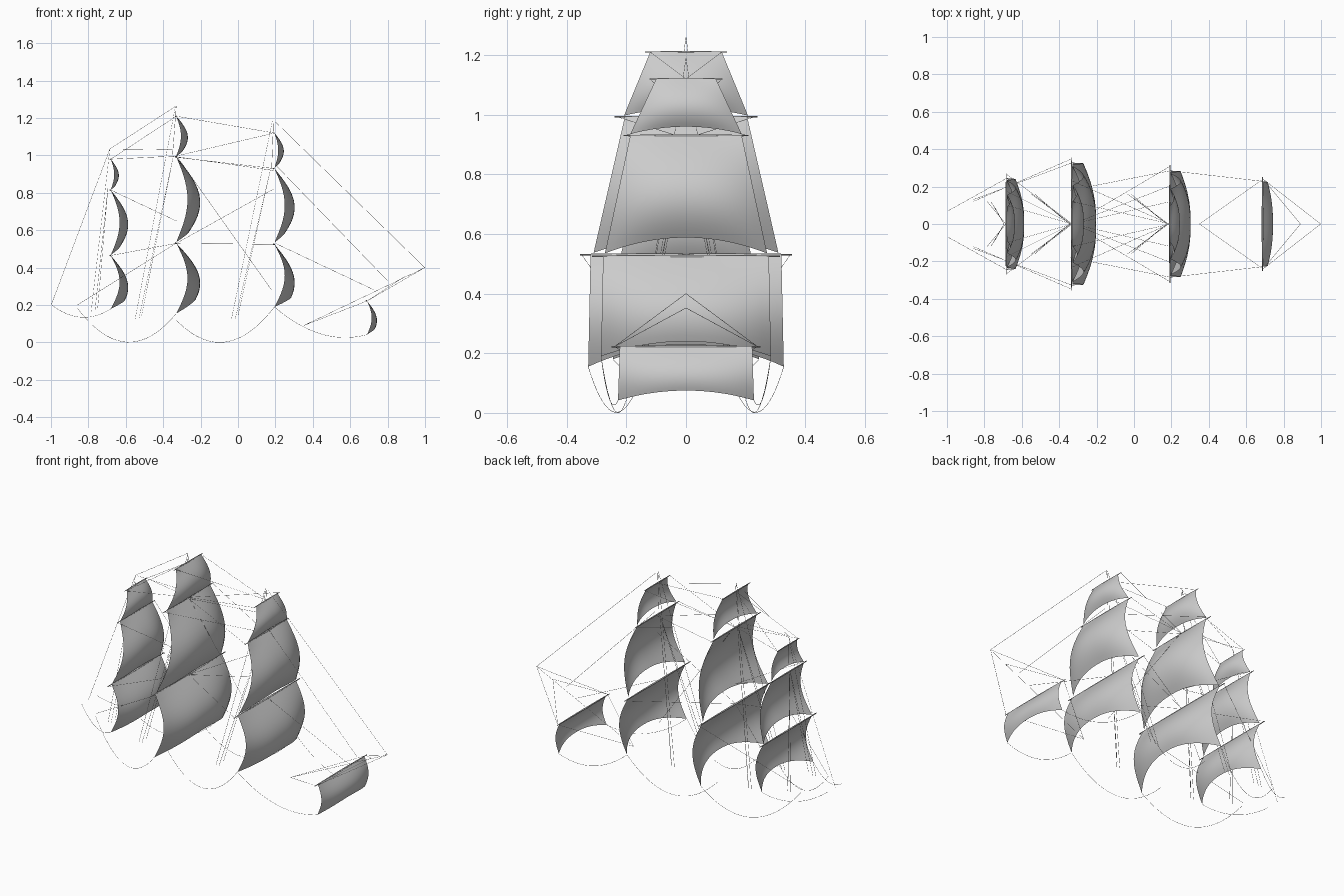
import bpy, bmesh, math

if "Cube" in bpy.data.objects:
    bpy.data.objects.remove(bpy.data.objects["Cube"])

R = 0.0008  # rope radius


def finish(name, bm):
    me = bpy.data.meshes.new(name)
    bm.to_mesh(me)
    bm.free()
    ob = bpy.data.objects.new(name, me)
    bpy.context.collection.objects.link(ob)
    for p in me.polygons:
        p.use_smooth = True
    return ob


def sail(name, x, top, bot, wt, wb, arch, depth, leech, k, nu=20, nv=14):
    """Billowing cloth: straight head, bowed side edges, arched foot."""
    bm = bmesh.new()
    rows = []
    for j in range(nv + 1):
        t = j / nv
        row = []
        for i in range(nu + 1):
            s = 2 * i / nu - 1
            f = 1 - abs(s) ** 2.5
            bow = (1 - f) * leech * math.sin(math.pi * t) + f * depth * math.sin(math.pi * k * t)
            foot = bot + arch * (1 - s * s)
            row.append(bm.verts.new((x + bow, s * (wt + (wb - wt) * t), top + (foot - top) * t)))
        rows.append(row)
    for a, b in zip(rows, rows[1:]):
        for i in range(nu):
            bm.faces.new((a[i], b[i], b[i + 1], a[i + 1]))
    finish(name, bm)


def yard(name, x, z, half, r):
    """Spar tapering toward both tips."""
    bm = bmesh.new()
    n, rings = 8, []
    for y, q in ((-1, .45), (-.5, .85), (0, 1), (.5, .85), (1, .45)):
        rings.append([bm.verts.new((x + r * q * math.cos(2 * math.pi * i / n), y * half,
                                    z + r * q * math.sin(2 * math.pi * i / n))) for i in range(n)])
    for a, b in zip(rings, rings[1:]):
        for i in range(n):
            bm.faces.new((a[i], a[(i + 1) % n], b[(i + 1) % n], b[i]))
    bm.faces.new(rings[0])
    bm.faces.new(rings[-1])
    bmesh.ops.recalc_face_normals(bm, faces=bm.faces)
    finish(name, bm)


def ropes(name, lines):
    """Thin lines; any line that leaves the centre plane is mirrored."""
    cu = bpy.data.curves.new(name, 'CURVE')
    cu.dimensions = '3D'
    cu.bevel_depth, cu.bevel_resolution = R, 0
    for pts in lines:
        for side in ((1, -1) if any(p[1] for p in pts) else (1,)):
            sp = cu.splines.new('POLY')
            sp.points.add(len(pts) - 1)
            for q, p in zip(sp.points, pts):
                q.co = (p[0], p[1] * side, p[2], 1)
    ob = bpy.data.objects.new(name, cu)
    bpy.context.collection.objects.link(ob)
    bpy.ops.object.select_all(action='DESELECT')
    ob.select_set(True)
    bpy.context.view_layer.objects.active = ob
    bpy.ops.object.convert(target='MESH')


def hanging(a, b, sag, n=20):
    return [tuple(a[c] + (b[c] - a[c]) * i / n - (4 * sag * (i / n) * (1 - i / n) if c == 2 else 0)
                  for c in range(3)) for i in range(n + 1)]


# Sails and yards: top, bottom, head half width, foot half width, arch, depth, leech, k, yard half
masts = {
    "fore": (.195, [("course", .525, .19, .278, .285, .05, .108, .055, .69, .315),
                    ("topsail", .93, .535, .187, .272, .053, .108, .055, .82, .21),
                    ("topgallant", 1.12, .935, .1, .187, .025, .05, .02, .82, .122)]),
    "main": (-.33, [("course", .531, .155, .32, .328, .075, .128, .06, .7, .355),
                    ("topsail", .993, .537, .205, .31, .055, .128, .06, .82, .24),
                    ("topgallant", 1.21, .997, .12, .208, .025, .062, .025, .82, .137)]),
    "mizzen": (-.68, [("course", .465, .18, .235, .245, .045, .093, .047, .7, .27),
                      ("topsail", .815, .468, .155, .232, .045, .093, .047, .82, .18),
                      ("topgallant", .98, .817, .09, .155, .02, .043, .018, .82, .105)]),
    "bowsprit": (.69, [("spritsail", .222, .042, .222, .228, .033, .053, .025, .7, .25)]),
}
for m, (x, parts) in masts.items():
    for p, top, bot, wt, wb, arch, d, le, k, half in parts:
        sail(f"{m}_{p}", x, top, bot, wt, wb, arch, d, le, k)
        yard(f"{m}_{p}_yard", x - .003, top, half, .003 + half * .006)

# Hanging sheets from the lower sail corners
ropes("sheets", [
    hanging((-.995, .07, .2), (-.68, .245, .18), .055),
    hanging((-.86, .13, .185), (-.33, .328, .155), .168),
    hanging((-.34, .18, .13), (.195, .285, .19), .158),
    hanging((.195, .285, .19), (.69, .228, .042), .07),
])

# Stays along the centre line
ropes("stays", [
    [(-.999, 0, .2), (-.685, 0, 1.035), (-.33, 0, 1.265)],
    [(-.685, 0, 1.035), (-.35, 0, 1.03)],
    [(-.33, 0, 1.0), (.18, 0, .28)],
    [(-.33, 0, .53), (.19, 0, .82)],
    [(-.33, 0, 1.265), (-.35, 0, 1.0)],
    [(.19, 0, 1.19), (.18, 0, .93)],
    [(.2, 0, 1.18), (.999, 0, .4)],
    [(.2, 0, .95), (.8, 0, .33)],
    [(.2, 0, .53), (.73, 0, .28)],
    [(.35, 0, .09), (.999, 0, .4)],
])

# Backstays fanning down to the rails
back = []
for x, z1, z2, dx, y, zb in ((.185, 1.19, .93, -.22, .16, .125), (-.335, 1.26, 1.0, -.215, .16, .125),
                             (-.685, 1.035, .83, -.1, .12, .165)):
    back += [[(x, 0, z1), (x + dx, y, zb)], [(x - .01, 0, z2), (x + dx + .02, y, zb)],
             [(x - .01, 0, z2), (x + dx + .035, y - .02, zb + .02)]]
ropes("backstays", back)

# Braces from the yard tips to the neighbouring mast
ropes("braces", [
    [(-.33, .12, 1.21), (.195, 0, 1.12)],
    [(-.33, .23, .993), (.19, 0, .92)],
    [(-.33, .35, .531), (-.86, .12, .2)],
    [(.195, .12, 1.12), (-.33, 0, .997)],
    [(.195, .205, .93), (-.33, 0, .99)],
    [(.195, .31, .525), (-.33, 0, .53)],
    [(-.68, .1, .98), (-.33, 0, 1.21)],
    [(-.68, .1, .98), (-.33, 0, .997)],
    [(-.68, .175, .815), (-.33, 0, .65)],
    [(-.68, .265, .465), (-.33, 0, .53)],
    [(.69, .24, .222), (.998, 0, .4)],
    [(.69, .24, .222), (.89, 0, .352)],
    [(.69, .24, .222), (.35, 0, .09)],
])
